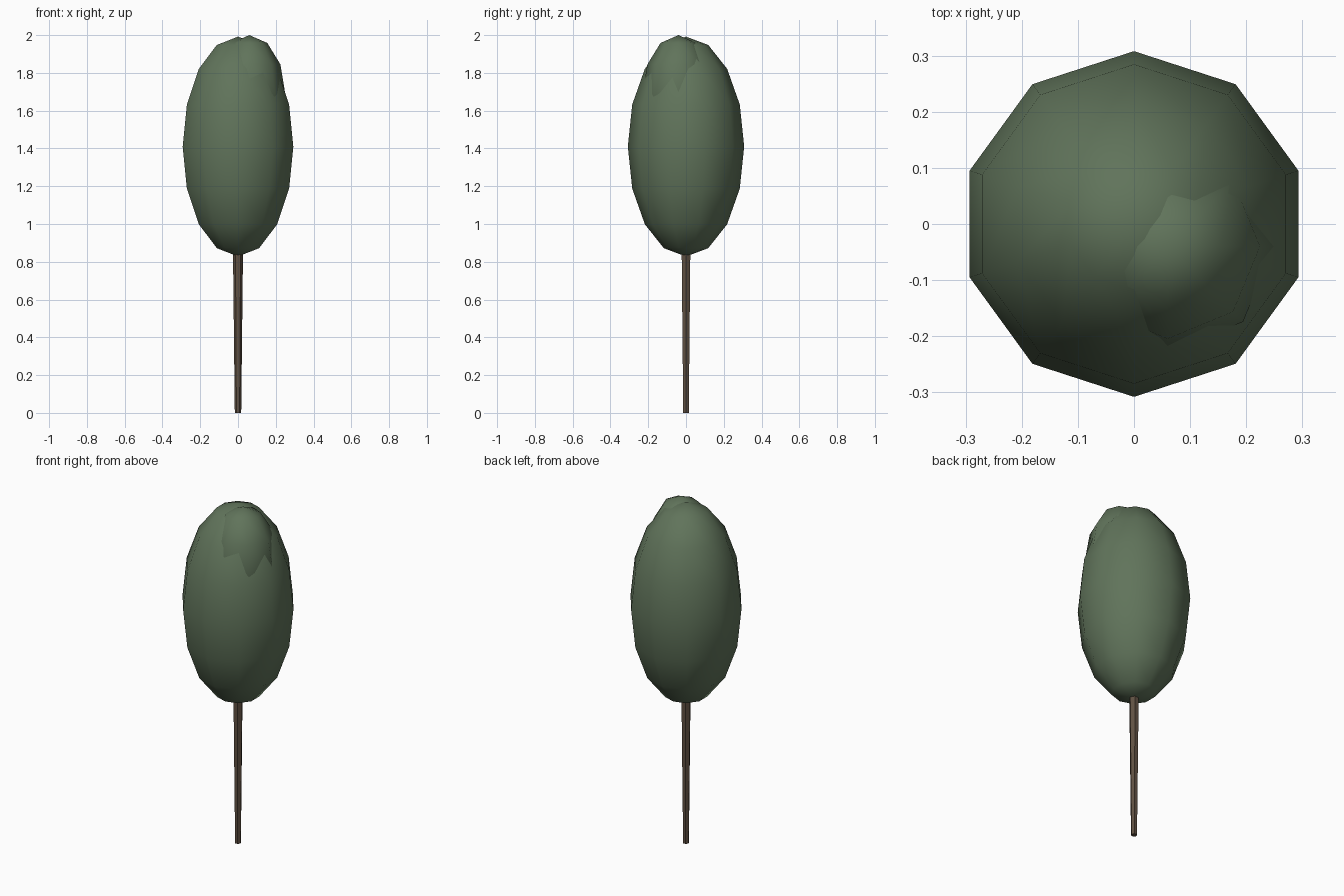
import bpy

if "Cube" in bpy.data.objects:
    bpy.data.objects.remove(bpy.data.objects["Cube"])


def material(name, rgb):
    m = bpy.data.materials.new(name)
    m.diffuse_color = (*rgb, 1.0)
    m.use_nodes = True
    m.node_tree.nodes["Principled BSDF"].inputs["Base Color"].default_value = m.diffuse_color
    return m


leaf_green = material("leaf green", (0.118, 0.174, 0.104))
bark_brown = material("bark brown", (0.118, 0.083, 0.056))


def finish(name, mat):
    ob = bpy.context.object
    ob.name = name
    ob.data.materials.append(mat)
    bpy.ops.object.shade_smooth()
    return ob


def foliage(name, segments, rings, centre, radius, height):
    bpy.ops.mesh.primitive_uv_sphere_add(
        segments=segments, ring_count=rings, radius=1, location=centre)
    bpy.context.object.scale = (radius, radius, height)
    bpy.ops.object.transform_apply(location=False, rotation=False, scale=True)
    return finish(name, leaf_green)


# Large oval crown and the small clump near its top
foliage("crown", 10, 8, (0, 0, 1.41), 0.308, 0.582)
foliage("top_clump", 8, 6, (0.06, -0.04, 1.69), 0.19, 0.31)

# Slim six-sided trunk, slightly wider toward the crown
bpy.ops.mesh.primitive_cone_add(
    vertices=6, radius1=0.017, radius2=0.027, depth=0.9, location=(0, 0, 0.45),
    rotation=(0, 0, 0.5235988))
trunk = finish("trunk", bark_brown)
bpy.ops.object.shade_smooth_by_angle(angle=0.7)
